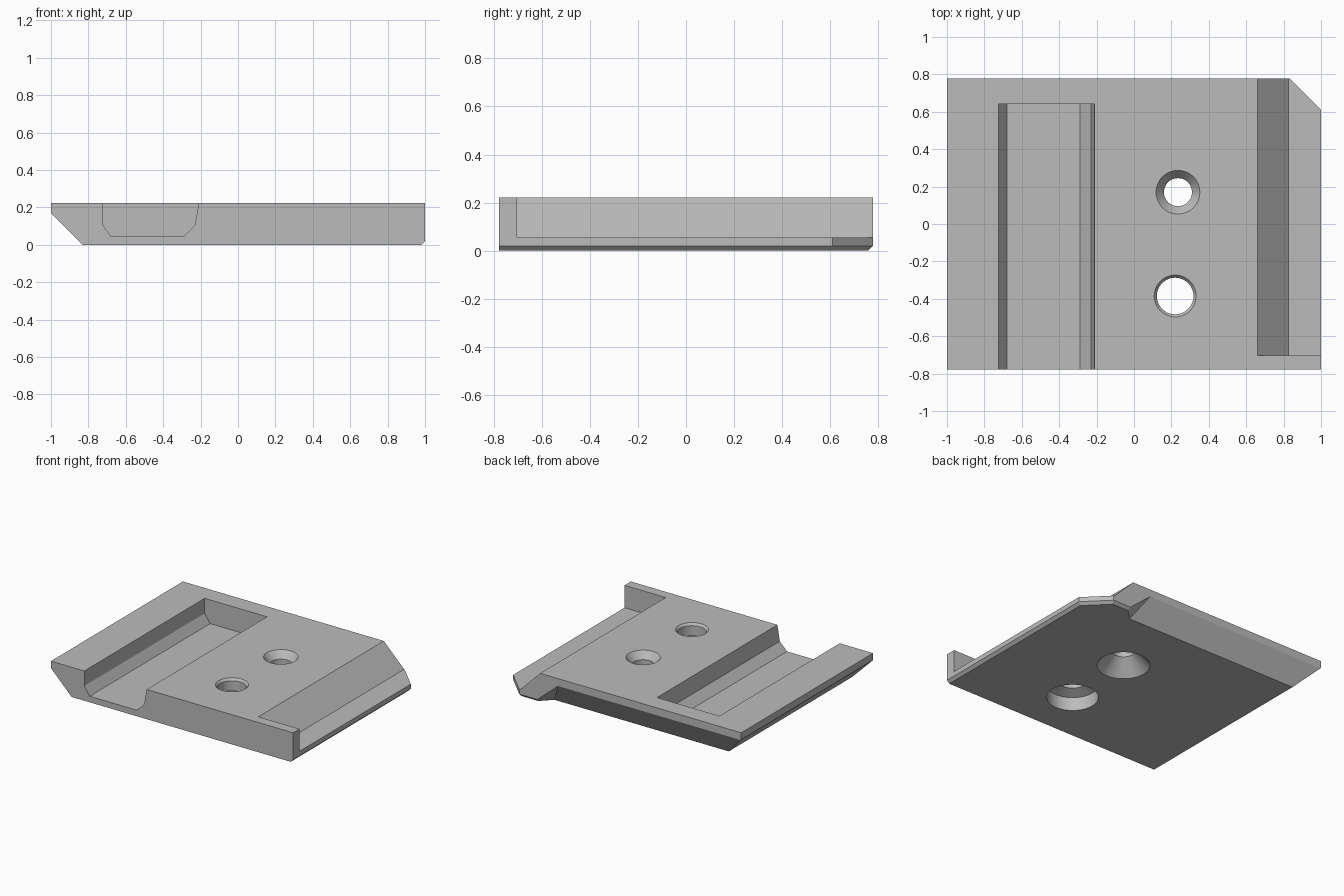
import bpy, bmesh, math
from mathutils import Vector

cube = bpy.data.objects.get("Cube")
if cube:
    bpy.data.objects.remove(cube, do_unlink=True)

TOP = 0.222
BACK = 0.778

grey = bpy.data.materials.new("light grey")
grey.use_nodes = True
colour = (0.5, 0.5, 0.5, 1)
grey.diffuse_color = colour
grey.node_tree.nodes["Principled BSDF"].inputs["Base Color"].default_value = colour


def add_object(name, bm):
    bmesh.ops.recalc_face_normals(bm, faces=bm.faces)
    mesh = bpy.data.meshes.new(name)
    bm.to_mesh(mesh)
    bm.free()
    obj = bpy.data.objects.new(name, mesh)
    mesh.materials.append(grey)
    bpy.context.collection.objects.link(obj)
    return obj


def hull(name, points):
    """Convex solid around a set of points."""
    bm = bmesh.new()
    for p in points:
        bm.verts.new(p)
    bmesh.ops.convex_hull(bm, input=bm.verts)
    bmesh.ops.dissolve_limit(bm, angle_limit=0.001, verts=bm.verts, edges=bm.edges)
    return add_object(name, bm)


def channel(name, section, y0, y1):
    """Convex x-z section swept along y."""
    return hull(name, [(x, y, z) for x, z in section for y in (y0, y1)])


def lathe(name, centre, profile, sides=48):
    """Radius-height profile turned around a vertical axis."""
    bm = bmesh.new()
    rings = []
    for r, z in profile:
        angles = [math.tau * i / sides for i in range(sides)]
        rings.append([bm.verts.new((centre[0] + r * math.cos(a),
                                    centre[1] + r * math.sin(a), z)) for a in angles])
    for low, high in zip(rings, rings[1:]):
        for i in range(sides):
            j = (i + 1) % sides
            bm.faces.new((low[i], low[j], high[j], high[i]))
    bm.faces.new(rings[0])
    bm.faces.new(rings[-1])
    return add_object(name, bm)


# Plate: a block trimmed by planes given as (point, outward normal)
bm = bmesh.new()
bmesh.ops.create_cube(bm, size=1)
for v in bm.verts:
    v.co = (v.co.x * 2, v.co.y * 2 * BACK, (v.co.z + 0.5) * TOP)
trims = [
    ((-0.83, 0, 0), (-1, 0, -1)),        # side underside bevel
    ((1, 0.61, 0), (1, 1, 0)),           # cut-off corner
    ((0.98, 0, 0), (1, 0, -1)),          # fine lower edges
    ((0, BACK - 0.02, 0), (0, 1, -1)),
    ((0.98, 0.602, 0), (1, 1, -1.414)),
]
for point, normal in trims:
    geom = bm.verts[:] + bm.edges[:] + bm.faces[:]
    bmesh.ops.bisect_plane(bm, geom=geom, plane_co=point, clear_outer=True,
                           plane_no=Vector(normal).normalized())
    bmesh.ops.holes_fill(bm, edges=[e for e in bm.edges if e.is_boundary])
plate = add_object("mounting_plate", bm)

cutters = []

# Sloped ledge, stopped by the front wall
cutters.append(channel("ledge_cutter",
                       [(0.482, 0.4), (0.827, 0.055), (1.1, 0.055), (1.1, 0.4)],
                       -0.703, 1))

# Long groove, open at the front
cutters.append(channel("groove_cutter",
                       [(-0.725, 0.4), (-0.725, 0.11), (-0.68, 0.045), (-0.29, 0.045),
                        (-0.23, 0.105), (-0.21, TOP), (-0.18, 0.4)],
                       -1, 0.642))

# Rear underside bevel with a slanted end
end = []
for y, z in ((0.66, -0.034), (0.80, 0.204), (0.80, -0.034)):
    end += [(-1.2, y, z), (y - 0.07 - 1.18 * z, y, z)]
cutters.append(hull("rear_bevel_cutter", end))

# Screw holes
cutters.append(lathe("rear_hole_cutter", (0.235, 0.17),
                     [(0.18, -0.05), (0.18, 0), (0.075, 0.11), (0.075, 0.17),
                      (0.117, TOP), (0.117, 0.3)]))
cutters.append(lathe("front_hole_cutter", (0.22, -0.385),
                     [(0.175, -0.05), (0.175, 0.1), (0.098, 0.13), (0.098, 0.205),
                      (0.112, TOP), (0.112, 0.3)]))

bpy.ops.object.select_all(action='DESELECT')
plate.select_set(True)
bpy.context.view_layer.objects.active = plate
for cutter in cutters:
    cutter.hide_render = True
    mod = plate.modifiers.new(cutter.name, 'BOOLEAN')
    mod.operation = 'DIFFERENCE'
    mod.solver = 'EXACT'
    mod.object = cutter
    bpy.ops.object.modifier_apply(modifier=mod.name)
    bpy.data.objects.remove(cutter, do_unlink=True)

bpy.ops.object.shade_smooth_by_angle(angle=math.radians(20))
